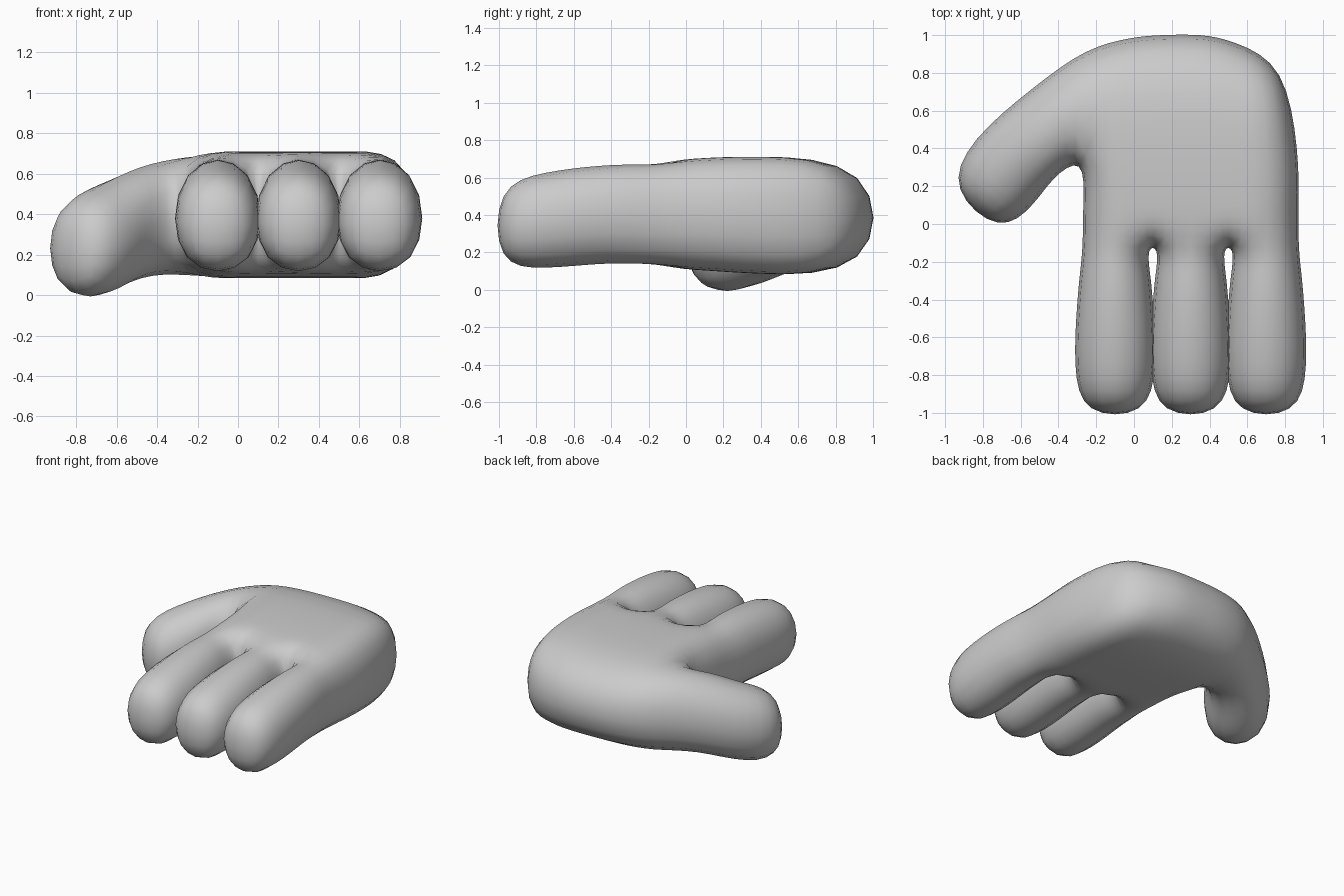
import bpy, bmesh

if "Cube" in bpy.data.objects:
    bpy.data.objects.remove(bpy.data.objects["Cube"])

bm = bmesh.new()


def ring_loft(start, rings):
    """Skin quads from a start ring of verts through point rings, then cap the end."""
    prev = start
    for pts in rings:
        cur = [bm.verts.new(p) for p in pts]
        for i in range(4):
            j = (i + 1) % 4
            bm.faces.new((prev[i], prev[j], cur[j], cur[i]))
        prev = cur
    bm.faces.new(prev)


# Palm cage: rows from knuckles to wrist, as (x list, y list, top z, bottom z)
rows = [
    ([-.285, .08, .12, .48, .52, .885], [-.13] * 6, .69, .115),
    ([-.285, .07, .13, .47, .53, .885], [.1] * 6, .705, .105),
    ([-.27, .02, .14, .42, .54, .89], [.35, .33, .33, .33, .33, .36], .715, .085),
    ([-.25, 0, .14, .36, .52, .81], [.96, 1.02, 1.03, 1.035, 1.0, .86], .70, .07),
]
top = [[bm.verts.new((x, y, r[2])) for x, y in zip(r[0], r[1])] for r in rows]
bot = [[bm.verts.new((x, y, r[3])) for x, y in zip(r[0], r[1])] for r in rows]
for r in range(3):
    for c in range(5):
        for g in (top, bot):
            bm.faces.new((g[r][c], g[r][c + 1], g[r + 1][c + 1], g[r + 1][c]))

# Palm walls: outer side, thumb side below the thumb, and wrist end
for r in range(3):
    bm.faces.new((top[r][5], top[r + 1][5], bot[r + 1][5], bot[r][5]))
for r in range(2):
    bm.faces.new((top[r][0], top[r + 1][0], bot[r + 1][0], bot[r][0]))
for c in range(5):
    bm.faces.new((top[3][c], top[3][c + 1], bot[3][c + 1], bot[3][c]))

# Webs between the fingers
for c in (1, 3):
    bm.faces.new((top[0][c], top[0][c + 1], bot[0][c + 1], bot[0][c]))

# Fingers: y, half width, half height, centre z
finger = [(-.27, .205, .29, .405), (-.45, .222, .285, .405),
          (-.75, .24, .285, .372), (-1.03, .19, .235, .34)]
for c, x in ((0, -.1), (2, .3), (4, .7)):
    start = [top[0][c], top[0][c + 1], bot[0][c + 1], bot[0][c]]
    ring_loft(start, [[(x - w, y, z + h), (x + w, y, z + h),
                       (x + w, y, z - h), (x - w, y, z - h)]
                      for y, w, h, z in finger])

# Thumb: inner xy, outer xy, top z, bottom z
thumb = [((-.44, .21), (-.52, .76), .67, .08),
         ((-.50, .10), (-.89, .46), .56, -.05),
         ((-.70, -.08), (-1.0, .18), .46, -.02)]
ring_loft([top[2][0], top[3][0], bot[3][0], bot[2][0]],
          [[(*a, t), (*b, t), (*b, u), (*a, u)] for a, b, t, u in thumb])

bmesh.ops.recalc_face_normals(bm, faces=bm.faces)
for f in bm.faces:
    f.smooth = True
mesh = bpy.data.meshes.new("hand")
bm.to_mesh(mesh)
bm.free()

hand = bpy.data.objects.new("hand", mesh)
bpy.context.collection.objects.link(hand)
grey = bpy.data.materials.new("light grey")
grey.diffuse_color = (.6, .6, .6, 1)
grey.use_nodes = True
grey.node_tree.nodes["Principled BSDF"].inputs["Base Color"].default_value = grey.diffuse_color
mesh.materials.append(grey)

# Round the cage
sub = hand.modifiers.new("rounding", 'SUBSURF')
sub.levels = sub.render_levels = 2
